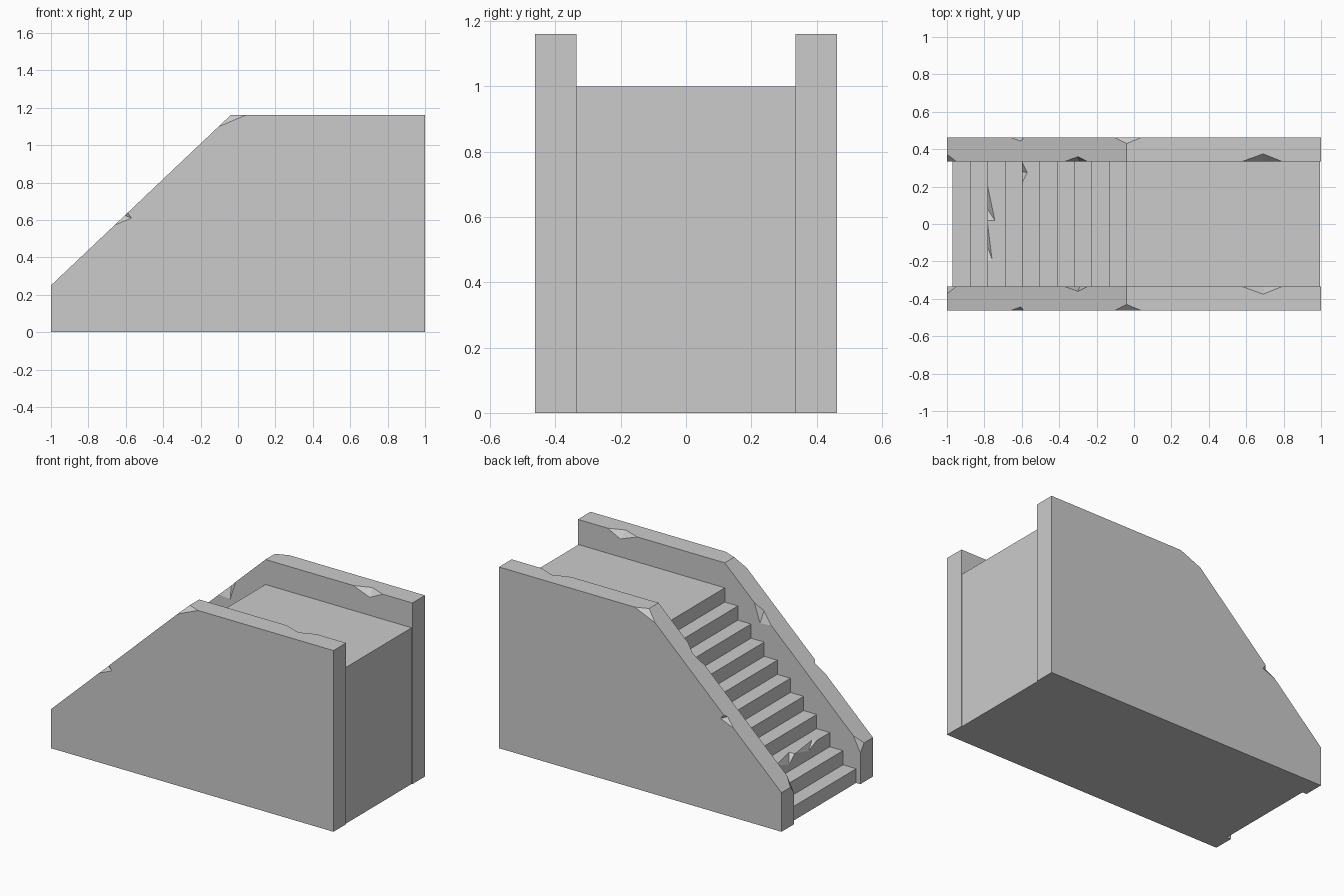
import bpy, bmesh

if "Cube" in bpy.data.objects:
    bpy.data.objects.remove(bpy.data.objects["Cube"])

Y_IN, Y_OUT = 0.335, 0.4625
STEPS, X0, X1 = 11, -0.97, -0.04
RUN, RISE = (X1 - X0) / (STEPS - 1), 1.0 / STEPS


def to_object(name, bm):
    bmesh.ops.recalc_face_normals(bm, faces=bm.faces)
    mesh = bpy.data.meshes.new(name)
    bm.to_mesh(mesh)
    bm.free()
    ob = bpy.data.objects.new(name, mesh)
    bpy.context.collection.objects.link(ob)
    return ob


def extrude_profile(name, profile, y0, y1):
    """Extrude an x/z outline along y."""
    bm = bmesh.new()
    face = bm.faces.new([bm.verts.new((x, y0, z)) for x, z in profile])
    ext = bmesh.ops.extrude_face_region(bm, geom=[face])
    moved = [g for g in ext["geom"] if isinstance(g, bmesh.types.BMVert)]
    bmesh.ops.translate(bm, verts=moved, vec=(0, y1 - y0, 0))
    return to_object(name, bm)


def carve(ob, chips):
    """Break convex chips out of an object's edges."""
    bm = bmesh.new()
    for pts in chips:
        verts = [bm.verts.new(p) for p in pts]
        res = bmesh.ops.convex_hull(bm, input=verts)
        bmesh.ops.delete(bm, geom=[v for v in res["geom_interior"]
                                   if isinstance(v, bmesh.types.BMVert)], context='VERTS')
    cutter = to_object("chip_cutter", bm)
    cutter.hide_render = True
    mod = ob.modifiers.new("chips", 'BOOLEAN')
    mod.operation, mod.solver, mod.object = 'DIFFERENCE', 'EXACT', cutter
    bpy.context.view_layer.objects.active = ob
    bpy.ops.object.modifier_apply(modifier=mod.name)
    bpy.data.objects.remove(cutter)


def top(x):
    """Height of the side wall's top at x."""
    return min(1.16, 0.25 + 0.91 / 0.96 * (x + 1))


def wall_chip(xa, xb, y, apex, low):
    """Chip on a long wall edge: apex (x, y) on the top, low (x, z) on the side."""
    out = 0.03 if y == Y_OUT else -0.03
    mid = (xa + xb) / 2
    return [(xa, y, top(xa)), (xb, y, top(xb)), (apex[0], apex[1], top(apex[0])),
            (low[0], y, low[1]), (mid, y + out, top(mid) + 0.04)]


# Side walls with chipped edges, mirrored across y
wall = extrude_profile("side_walls", [(-1, 0), (1, 0), (1, 1.16), (-0.04, 1.16), (-1, 0.25)],
                       Y_IN, Y_OUT)
carve(wall, [
    wall_chip(-0.66, -0.59, Y_OUT, (-0.605, 0.443), (-0.57, 0.61)),
    wall_chip(-0.37, -0.25, Y_IN, (-0.30, 0.36), (-0.29, 0.84)),
    wall_chip(0.58, 0.79, Y_IN, (0.69, 0.375), (0.70, 1.115)),
    # bend in the outer edge
    [(-0.105, Y_OUT, top(-0.105)), (0.04, Y_OUT, 1.16), (-0.04, 0.43, 1.16),
     (-0.04, Y_OUT + 0.03, 1.20)],
    # inner corner at the foot
    [(-0.95, Y_IN, top(-0.95)), (-1, 0.372, 0.25), (-1, Y_IN, 0.20),
     (-1.03, Y_IN - 0.03, 0.29)],
])
mirror = wall.modifiers.new("mirror", 'MIRROR')
mirror.use_axis = (False, True, False)
bpy.context.view_layer.objects.active = wall
bpy.ops.object.modifier_apply(modifier=mirror.name)

# Stair flight and landing in one stepped profile
outline = [(0.995, 0), (X0, 0)]
for i in range(STEPS):
    x = X0 + i * RUN
    if i:
        outline.append((x, i * RISE))
    outline.append((x, (i + 1) * RISE))
outline.append((0.995, 1.0))
stairs = extrude_profile("stairs_and_landing", outline, -Y_IN, Y_IN)

# Broken step edges
xa, za = X0 + 2 * RUN, 3 * RISE
xb, zb = X0 + 4 * RUN, 5 * RISE
carve(stairs, [
    [(xa, 0.21, za), (xa, 0.02, za), (xa + 0.04, 0.02, za), (xa, 0.08, za - 0.05),
     (xa - 0.03, 0.08, za + 0.03)],
    [(xa, 0.01, za), (xa, -0.20, za), (xa + 0.025, -0.19, za), (xa, -0.12, za - 0.035),
     (xa - 0.03, -0.1, za + 0.03)],
    [(xb, 0.33, zb), (xb, 0.22, zb), (xb + 0.027, 0.275, zb), (xb, 0.28, zb - 0.04),
     (xb - 0.03, 0.275, zb + 0.03)],
])
